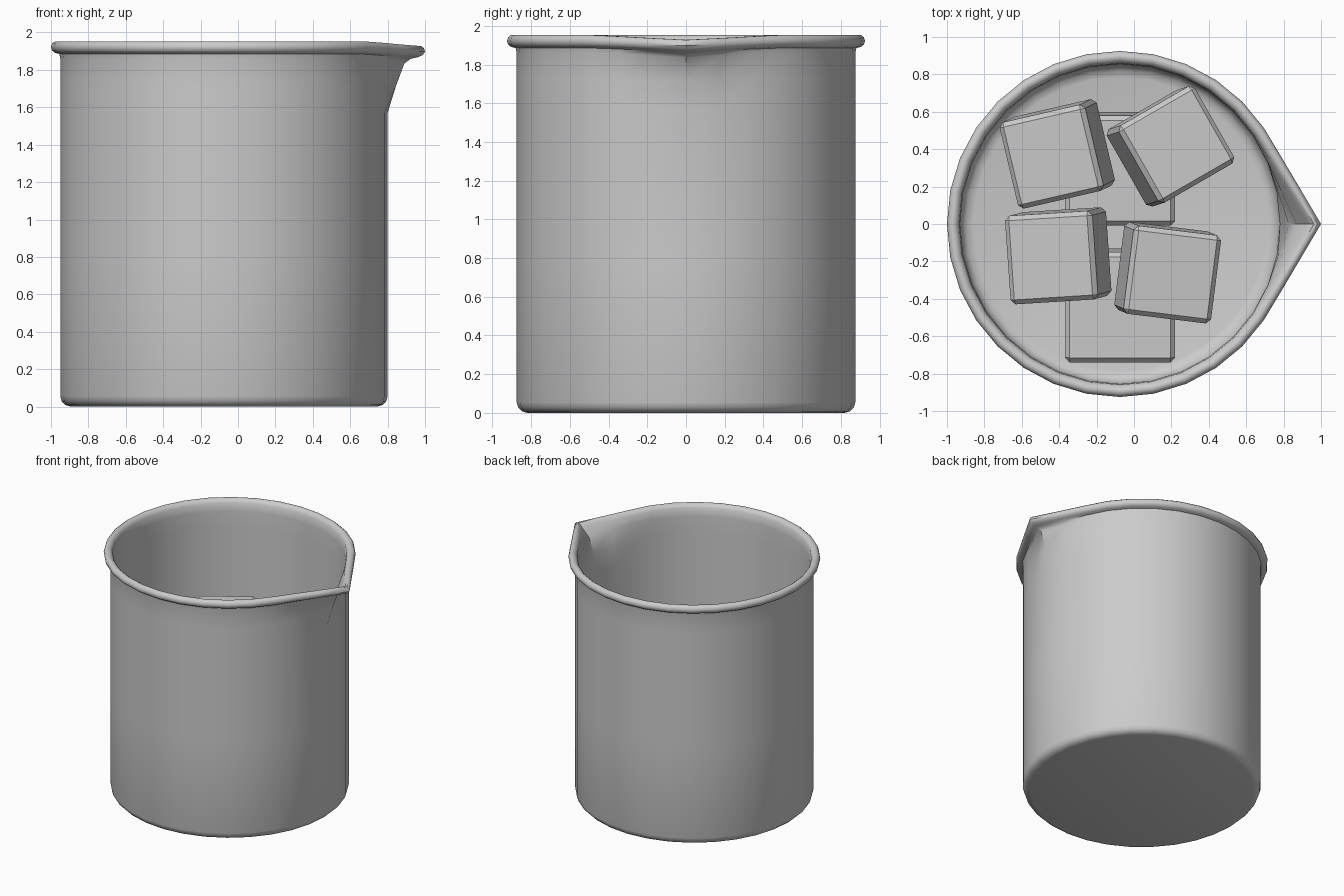
import bpy, bmesh
from math import cos, sin, acos, pi, radians
from mathutils import Matrix

if "Cube" in bpy.data.objects:
    bpy.data.objects.remove(bpy.data.objects["Cube"])

CX, SEG = -0.075, 32


def spout_offset(z):
    """How far the wall is pulled out at the spout for a given height."""
    if z < 1.57:
        return 0.0
    if z < 1.86:
        return 0.09 * (z - 1.57) / 0.29
    return 0.09 + 0.06 * min((z - 1.86) / 0.05, 1.0)


def ring_point(r, z, ang):
    """Point on a ring whose +x side is stretched tangentially to a spout tip."""
    a = abs((ang + pi) % (2 * pi) - pi)
    off = spout_offset(z)
    rr, zz = r, z
    if off > 0:
        a0 = acos(r / (r + off))
        if a < a0:
            rr = r / cos(a0 - a)
            if z > 1.84:
                zz = z - 0.025 * (1 - a / a0)
    return CX + rr * cos(ang), rr * sin(ang), zz


def finish(name, bm, angle):
    bmesh.ops.recalc_face_normals(bm, faces=bm.faces)
    me = bpy.data.meshes.new(name)
    bm.to_mesh(me)
    bm.free()
    ob = bpy.data.objects.new(name, me)
    bpy.context.collection.objects.link(ob)
    bpy.ops.object.select_all(action='DESELECT')
    ob.select_set(True)
    bpy.context.view_layer.objects.active = ob
    if angle:
        bpy.ops.object.shade_smooth_by_angle(angle=radians(angle))
    return ob


# beaker: closed profile from outer bottom, up over the rolled rim, down inside
profile = [(0.82, 0.0), (0.848, 0.008), (0.867, 0.027), (0.875, 0.055),
           (0.875, 0.8), (0.875, 1.57), (0.875, 1.72), (0.875, 1.86), (0.88, 1.885)]
profile += [(0.895 + 0.03 * cos(t), 1.922 + 0.032 * sin(t))
            for t in [radians(d) for d in (-70, -35, 0, 35, 70, 105, 140)]]
profile += [(0.86, 1.925), (0.855, 1.86), (0.855, 1.72), (0.855, 1.57),
            (0.855, 0.8), (0.855, 0.11), (0.845, 0.075), (0.822, 0.05), (0.785, 0.04)]
bm = bmesh.new()
rings = [[bm.verts.new(ring_point(r, z, 2 * pi * i / SEG)) for i in range(SEG)]
         for r, z in profile]
for lo, hi in zip(rings, rings[1:]):
    for i in range(SEG):
        j = (i + 1) % SEG
        bm.faces.new((lo[i], lo[j], hi[j], hi[i]))
bm.faces.new(rings[0])
bm.faces.new(rings[-1])
finish("beaker", bm, 40)


# ice cubes: bevelled boxes, tilted then turned about z
def ice_cube(name, loc, size, turn, tilt):
    bm = bmesh.new()
    bmesh.ops.create_cube(bm, size=size)
    bmesh.ops.bevel(bm, geom=bm.edges[:], offset=0.025, segments=1, affect='EDGES')
    m = (Matrix.Translation(loc) @ Matrix.Rotation(radians(turn), 4, 'Z')
         @ Matrix.Rotation(radians(tilt), 4, 'Y') @ Matrix.Rotation(radians(2), 4, 'X'))
    bm.transform(m)
    finish(name, bm, 0)


for k, (x, y, z, size, turn, tilt) in enumerate([
        (-0.075, -0.435, 0.345, 0.59, 0, 0),
        (-0.075, 0.295, 0.345, 0.59, 0, 0),
        (-0.41, 0.375, 1.00, 0.475, 13, -9),
        (0.195, 0.415, 0.95, 0.475, 30, 9),
        (-0.405, -0.17, 0.92, 0.475, 3.6, -10),
        (0.18, -0.26, 0.91, 0.475, -7, 7)]):
    ice_cube(f"ice_cube_{k + 1}", (x, y, z), size, turn, tilt)
